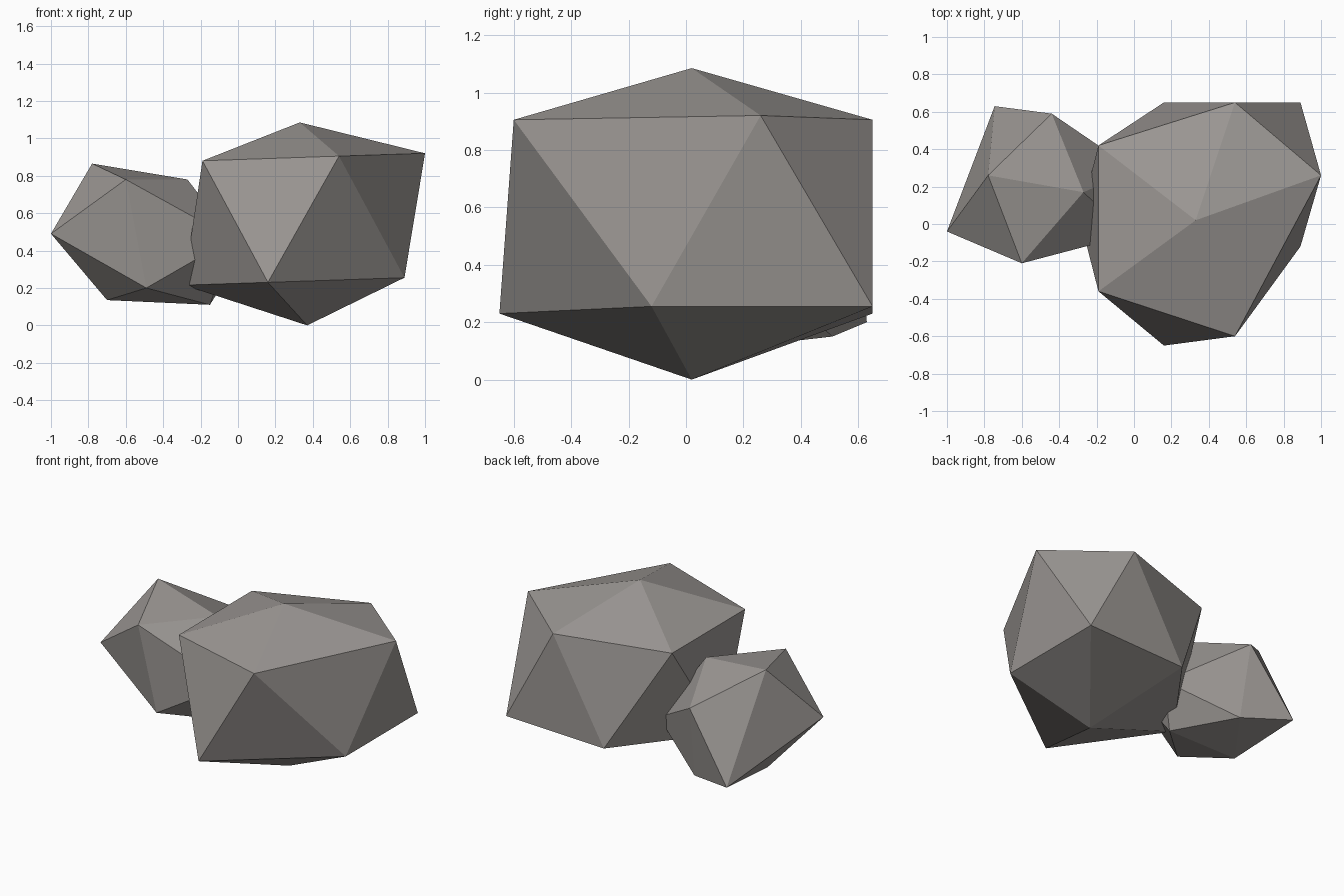
import bpy

stone = bpy.data.materials.new("warm_grey_stone")
stone.diffuse_color = (0.33, 0.31, 0.295, 1.0)


def rock(name, top, upper, lower, bottom):
    """Irregular 20-sided rock: two caps and a zigzag band of triangles.
    lower[i] sits between upper[i] and upper[i + 1]; rings run anticlockwise."""
    verts = [top] + upper + lower + [bottom]
    faces = []
    for i in range(5):
        j = (i + 1) % 5
        u0, u1, l0, l1 = 1 + i, 1 + j, 6 + i, 6 + j
        faces += [(0, u0, u1), (u0, l0, u1), (u1, l0, l1), (11, l1, l0)]
    mesh = bpy.data.meshes.new(name)
    mesh.from_pydata(verts, [], faces)
    mesh.materials.append(stone)
    mesh.update()
    obj = bpy.data.objects.new(name, mesh)
    bpy.context.collection.objects.link(obj)
    return obj


# Large boulder on the right
rock("large_rock",
     (0.33, 0.02, 1.085),
     [(0.54, -0.60, 0.905), (1.0, 0.26, 0.92), (0.54, 0.65, 0.905),
      (-0.19, 0.42, 0.88), (-0.19, -0.36, 0.88)],
     [(0.89, -0.12, 0.255), (0.89, 0.65, 0.255), (0.16, 0.65, 0.23),
      (-0.29, 0.03, 0.215), (0.16, -0.65, 0.23)],
     (0.37, 0.02, 0.0))

# Smaller tilted boulder leaning into it on the left
rock("small_rock",
     (-0.78, 0.26, 0.865),
     [(-1.0, -0.04, 0.49), (-0.60, -0.21, 0.78), (-0.27, 0.17, 0.78),
      (-0.44, 0.59, 0.64), (-0.745, 0.63, 0.20)],
     [(-0.49, -0.17, 0.20), (-0.03, -0.06, 0.465), (0.0, 0.29, 0.35),
      (-0.42, 0.51, 0.15), (-0.70, 0.125, 0.135)],
     (-0.15, 0.16, 0.11))
